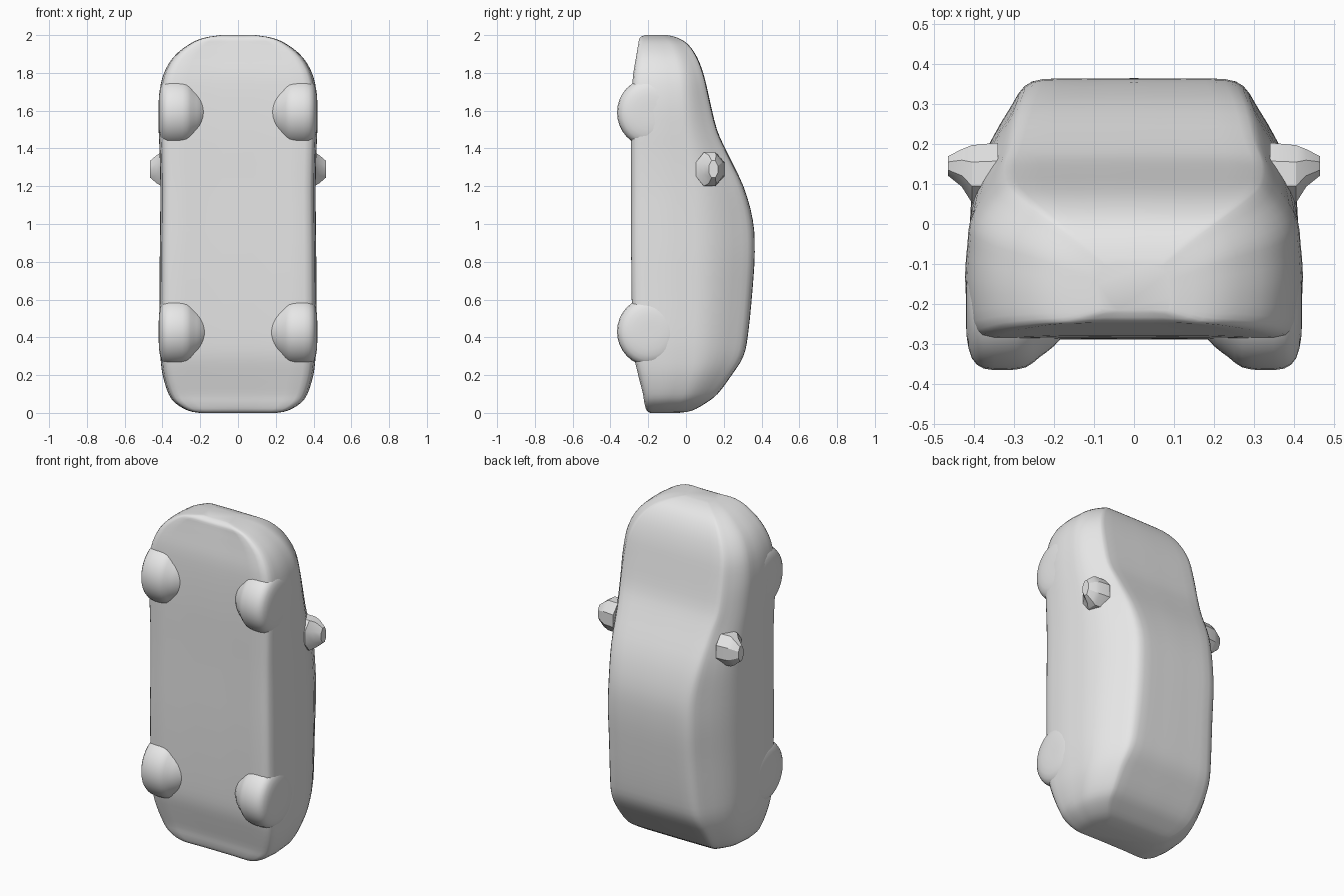
import bpy, bmesh, math
from mathutils import Vector

if "Cube" in bpy.data.objects:
    bpy.data.objects.remove(bpy.data.objects["Cube"])

grey = bpy.data.materials.new("plain grey")
grey.diffuse_color = (0.8, 0.8, 0.8, 1)
grey.use_nodes = True
grey.node_tree.nodes["Principled BSDF"].inputs["Base Color"].default_value = grey.diffuse_color


def smooth_path(pts, n):
    """Catmull-Rom through tuples of any length, n steps per span."""
    out = []
    for i in range(len(pts) - 1):
        a, b, c, d = (pts[max(0, min(len(pts) - 1, i + k))] for k in (-1, 0, 1, 2))
        for s in range(n):
            t = s / n
            out.append([0.5 * (2 * q + (r - p) * t + (2 * p - 5 * q + 4 * r - u) * t * t
                               + (3 * q - p - 3 * r + u) * t ** 3)
                        for p, q, r, u in zip(a, b, c, d)])
    out.append(list(pts[-1]))
    return out


def loft(name, rings, angle):
    """Skin a list of closed rings and cap both ends."""
    bm = bmesh.new()
    loops = [[bm.verts.new(p) for p in ring] for ring in rings]
    for a, b in zip(loops, loops[1:]):
        for i in range(len(a)):
            j = (i + 1) % len(a)
            bm.faces.new((a[i], a[j], b[j], b[i]))
    bm.faces.new(loops[0])
    bm.faces.new(loops[-1])
    bmesh.ops.recalc_face_normals(bm, faces=bm.faces)
    me = bpy.data.meshes.new(name)
    bm.to_mesh(me)
    bm.free()
    ob = bpy.data.objects.new(name, me)
    bpy.context.collection.objects.link(ob)
    me.materials.append(grey)
    bpy.ops.object.select_all(action='DESELECT')
    ob.select_set(True)
    bpy.context.view_layer.objects.active = ob
    bpy.ops.object.shade_smooth_by_angle(angle=math.radians(angle))
    return ob


def body_ring(z, w, wr, yb, ys, yt):
    """Section: flat floor, bulging flank, sloping window side, flat roof."""
    h = ys - yb
    half = [(0, yb), (0.45 * w, yb), (0.86 * w, yb - 0.003), (0.97 * w, yb + 0.08 * h),
            (w, yb + 0.3 * h), (1.015 * w, yb + 0.65 * h), (w, ys)]
    for t, f in ((0.28, 0.06), (0.55, 0.29), (0.82, 0.65), (0.95, 0.85), (1, 1.15)):
        half.append((w - (w - wr) * f, ys + (yt - ys) * t))
    half += [(0.5 * wr, yt + 0.001), (0, yt + 0.002)]
    half = smooth_path(half, 2)
    full = half + [[-x, y] for x, y in half[-2:0:-1]]
    return [Vector((x, y, z)) for x, y in full]


# Car body, standing on its tail: z, half width, roof half width, floor, shoulder, roof
stations = [
    (0.000, 0.20, 0.15, -0.185, -0.10, -0.04),
    (0.012, 0.26, 0.20, -0.205, -0.08, 0.03),
    (0.05, 0.325, 0.25, -0.217, -0.06, 0.10),
    (0.10, 0.362, 0.27, -0.225, -0.04, 0.165),
    (0.20, 0.393, 0.28, -0.25, -0.01, 0.24),
    (0.30, 0.405, 0.27, -0.272, 0.0, 0.302),
    (0.42, 0.410, 0.26, -0.28, 0.0, 0.327),
    (0.65, 0.409, 0.25, -0.285, 0.0, 0.350),
    (0.85, 0.408, 0.25, -0.287, 0.0, 0.362),
    (1.02, 0.406, 0.25, -0.287, 0.0, 0.352),
    (1.20, 0.405, 0.27, -0.287, 0.0, 0.302),
    (1.38, 0.409, 0.29, -0.288, -0.02, 0.215),
    (1.50, 0.414, 0.31, -0.288, -0.04, 0.162),
    (1.65, 0.414, 0.31, -0.285, -0.05, 0.125),
    (1.78, 0.393, 0.30, -0.278, -0.06, 0.095),
    (1.88, 0.340, 0.26, -0.262, -0.08, 0.058),
    (1.95, 0.258, 0.20, -0.250, -0.10, 0.010),
    (1.985, 0.180, 0.13, -0.242, -0.12, -0.045),
    (2.000, 0.090, 0.07, -0.215, -0.15, -0.100),
]
loft("car_body", [body_ring(*s) for s in smooth_path(stations, 3)], 50)

# Wheels: rounded discs turned about the x axis, half sunk in the floor
tyre = smooth_path([(0.16, 0.07), (0.20, 0.115), (0.235, 0.142), (0.27, 0.168),
                    (0.32, 0.175), (0.375, 0.171), (0.405, 0.145), (0.418, 0.09),
                    (0.42, 0.02)], 2)
for side, sx in (("right", 1), ("left", -1)):
    for end, cz in (("rear", 0.43), ("front", 1.59)):
        rings = [[Vector((sx * x, -0.19 + r * math.cos(k * math.tau / 32),
                          cz + r * 1.04 * math.sin(k * math.tau / 32))) for k in range(32)]
                 for x, r in tyre]
        loft(f"{side}_{end}_wheel", rings, 50)

    # Wing mirrors: tapered eight-sided stubs (x, y centre, y radius, z radius)
    rings = []
    for x, cy, ry, rz in ((0.34, 0.125, 0.078, 0.09), (0.405, 0.125, 0.072, 0.09),
                          (0.43, 0.14, 0.047, 0.075), (0.465, 0.145, 0.024, 0.045)):
        rings.append([Vector((sx * x, cy + ry * math.cos((k + 0.5) * math.tau / 8) * 1.08,
                              1.29 + rz * math.sin((k + 0.5) * math.tau / 8) * 1.08))
                      for k in range(8)])
    loft(f"{side}_wing_mirror", rings, 25)
